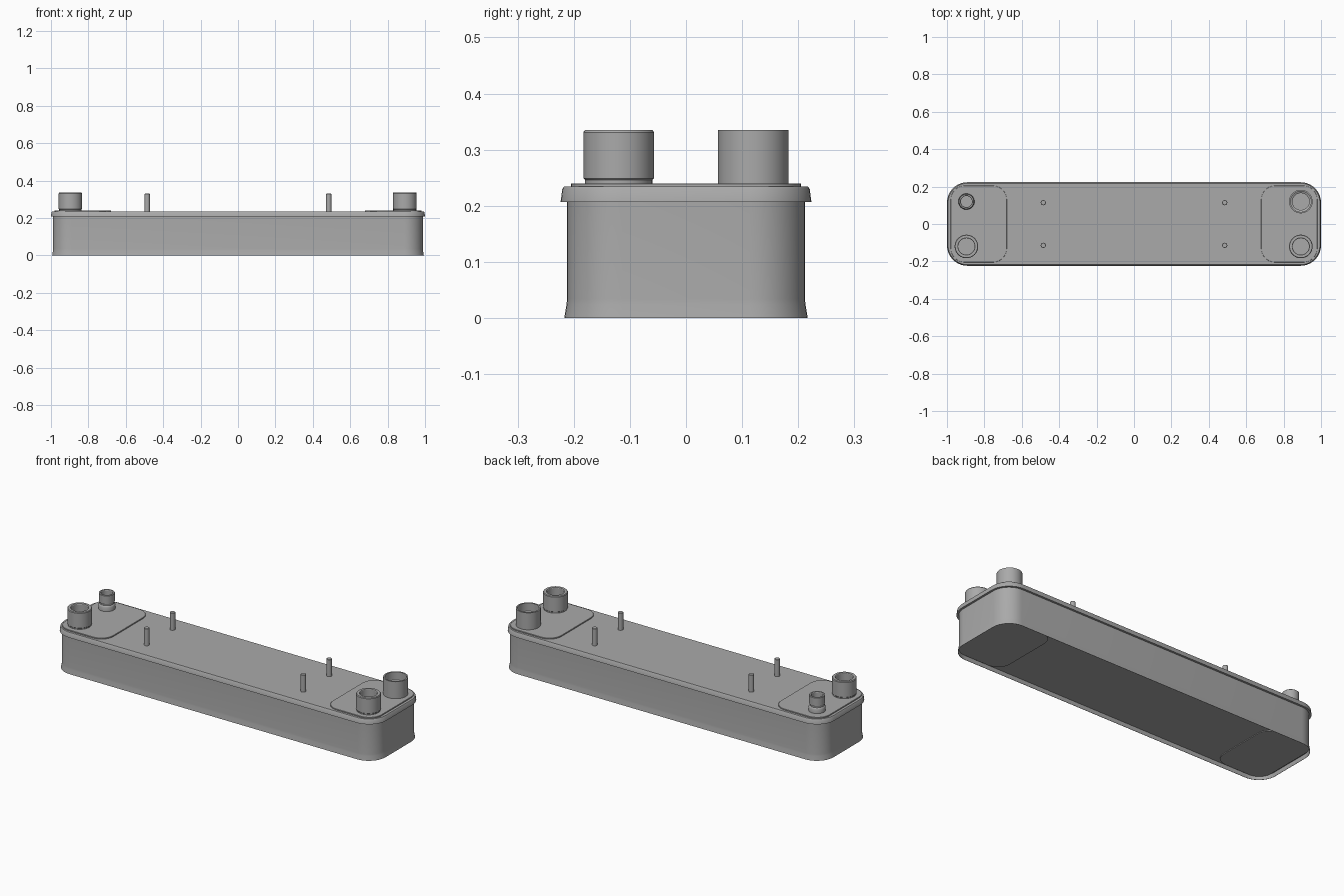
import bpy, bmesh, math

if "Cube" in bpy.data.objects:
    bpy.data.objects.remove(bpy.data.objects["Cube"])

steel = bpy.data.materials.new("grey steel")
steel.diffuse_color = (0.40, 0.40, 0.40, 1)
steel.use_nodes = True
steel.node_tree.nodes["Principled BSDF"].inputs["Base Color"].default_value = steel.diffuse_color


def rings_to_object(name, rings):
    """Skin a stack of equal-length point loops and cap both ends."""
    bm = bmesh.new()
    loops = [[bm.verts.new(p) for p in ring] for ring in rings]
    n = len(loops[0])
    for a, b in zip(loops, loops[1:]):
        for i in range(n):
            j = (i + 1) % n
            bm.faces.new((a[i], a[j], b[j], b[i]))
    bm.faces.new(loops[0][::-1])
    bm.faces.new(loops[-1])
    bmesh.ops.recalc_face_normals(bm, faces=bm.faces)
    mesh = bpy.data.meshes.new(name)
    bm.to_mesh(mesh)
    bm.free()
    mesh.materials.append(steel)
    obj = bpy.data.objects.new(name, mesh)
    bpy.context.collection.objects.link(obj)
    bpy.ops.object.select_all(action='DESELECT')
    obj.select_set(True)
    bpy.context.view_layer.objects.active = obj
    bpy.ops.object.shade_smooth_by_angle(angle=math.radians(30))
    return obj


def rounded_rect(cx, hx, hy, r, z, steps=10):
    pts = []
    for k, (sx, sy) in enumerate(((1, 1), (-1, 1), (-1, -1), (1, -1))):
        for s in range(steps + 1):
            a = math.pi / 2 * (k + s / steps)
            pts.append((cx + sx * (hx - r) + r * math.cos(a),
                        sy * (hy - r) + r * math.sin(a), z))
    return pts


def slab(name, cx, hx, hy, r, profile):
    """Rounded slab whose outline is inset by d at each height z."""
    return rings_to_object(name, [rounded_rect(cx, hx - d, hy - d, r - d, z)
                                  for d, z in profile])


def turned(name, x, y, profile, sides=40):
    rings = [[(x + r * math.cos(2 * math.pi * i / sides),
               y + r * math.sin(2 * math.pi * i / sides), z)
              for i in range(sides)] for r, z in profile]
    return rings_to_object(name, rings)


# Body with flared foot and recessed underside
slab("body", 0, 1.0, 0.2235, 0.11,
     [(0.013, 0.02), (0.008, 0), (0.0065, 0), (0.0105, 0.024), (0.0115, 0.034),
      (0.0115, 0.212)])

# Cover with a slightly tapered skirt
slab("cover", 0, 1.0, 0.2235, 0.11,
     [(0.009, 0.207), (0, 0.207), (0.003, 0.230), (0.006, 0.234)])

# Thin reinforcing plates at both ends, on top and underneath
for side, s in (("left", -1), ("right", 1)):
    slab(side + "_top_plate", s * 0.83, 0.15, 0.205, 0.075,
         [(0, 0.232), (0, 0.239), (0.001, 0.240)])
    slab(side + "_bottom_plate", s * 0.83, 0.15, 0.205, 0.075,
         [(0, 0.016), (0, 0.022)])

# Ports: hollow turned fittings
plain_port = [(0.063, 0.238), (0.063, 0.335), (0.055, 0.335),
              (0.055, 0.290), (0.045, 0.285), (0.045, 0.241)]
collared_port = [(0.060, 0.238), (0.060, 0.246), (0.063, 0.249), (0.063, 0.331),
                 (0.060, 0.335), (0.046, 0.335), (0.044, 0.332), (0.044, 0.241)]
small_port = [(0.043, 0.238), (0.043, 0.262), (0.040, 0.268), (0.037, 0.270),
              (0.037, 0.276), (0.041, 0.282), (0.041, 0.326), (0.039, 0.328),
              (0.032, 0.328), (0.030, 0.325), (0.030, 0.241)]
turned("back_right_port", 0.892, 0.12, plain_port)
turned("front_right_port", 0.892, -0.12, collared_port)
turned("front_left_port", -0.896, -0.12, collared_port)
turned("back_left_port", -0.896, 0.12, small_port)

# Mounting studs
for sx in (-1, 1):
    for sy in (-1, 1):
        turned("stud", sx * 0.485, sy * 0.114,
               [(0.014, 0.232), (0.014, 0.328), (0.012, 0.330)], 20)
